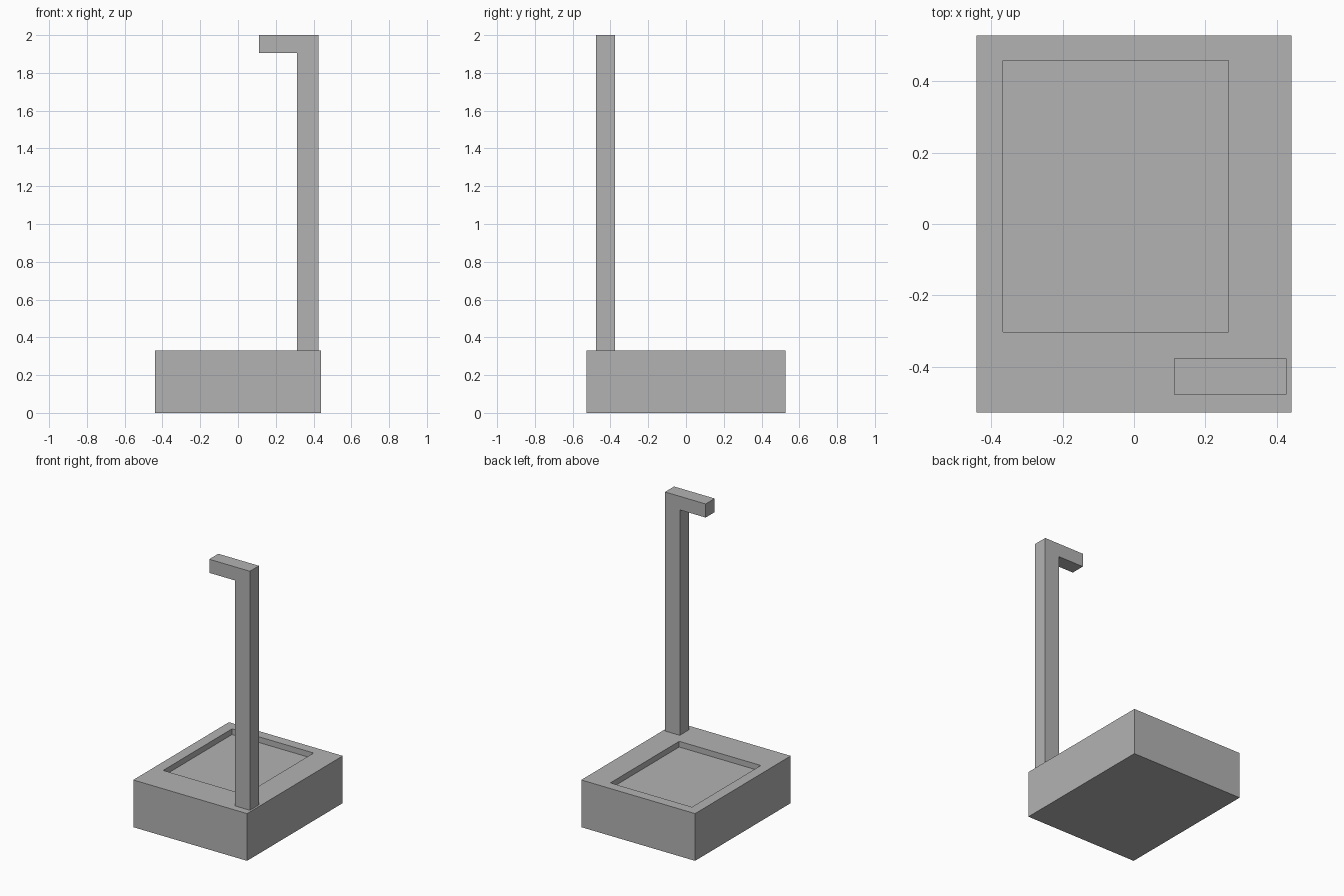
import bpy
import bmesh

cube = bpy.data.objects.get("Cube")
if cube:
    bpy.data.objects.remove(cube, do_unlink=True)

GREY = (0.45, 0.45, 0.45, 1.0)
grey = bpy.data.materials.new("plain grey")
grey.use_nodes = True
grey.diffuse_color = GREY
grey.node_tree.nodes["Principled BSDF"].inputs["Base Color"].default_value = GREY


def finish(bm, name):
    bmesh.ops.recalc_face_normals(bm, faces=bm.faces)
    mesh = bpy.data.meshes.new(name)
    bm.to_mesh(mesh)
    bm.free()
    mesh.materials.append(grey)
    obj = bpy.data.objects.new(name, mesh)
    bpy.context.collection.objects.link(obj)
    return obj


def box(name, x, y, z):
    bm = bmesh.new()
    bmesh.ops.create_cube(bm, size=1)
    for v in bm.verts:
        v.co = [lim[0] if c < 0 else lim[1] for c, lim in zip(v.co, (x, y, z))]
    return finish(bm, name)


# Base block with a shallow rectangular tray cut into its top
BASE_TOP = 0.33
TRAY_DEPTH = 0.04
base = box("base", (-0.44, 0.44), (-0.528, 0.528), (0, BASE_TOP))
cutter = box("tray_cutter", (-0.367, 0.264), (-0.302, 0.458),
             (BASE_TOP - TRAY_DEPTH, BASE_TOP + 0.1))
cutter.hide_render = True
cutter.hide_viewport = True
cutter.display_type = 'WIRE'
cut = base.modifiers.new("tray", 'BOOLEAN')
cut.operation = 'DIFFERENCE'
cut.solver = 'EXACT'
cut.object = cutter

# Hook-shaped post: an L profile pushed back along y
profile = [(0.312, BASE_TOP), (0.426, BASE_TOP), (0.426, 2.0),
           (0.112, 2.0), (0.112, 1.905), (0.312, 1.905)]
FRONT, BACK = -0.477, -0.377
bm = bmesh.new()
face = bm.faces.new([bm.verts.new((x, FRONT, z)) for x, z in profile])
swept = bmesh.ops.extrude_face_region(bm, geom=[face], use_keep_orig=True)
for v in swept["geom"]:
    if isinstance(v, bmesh.types.BMVert):
        v.co.y = BACK
finish(bm, "hanger_post")
